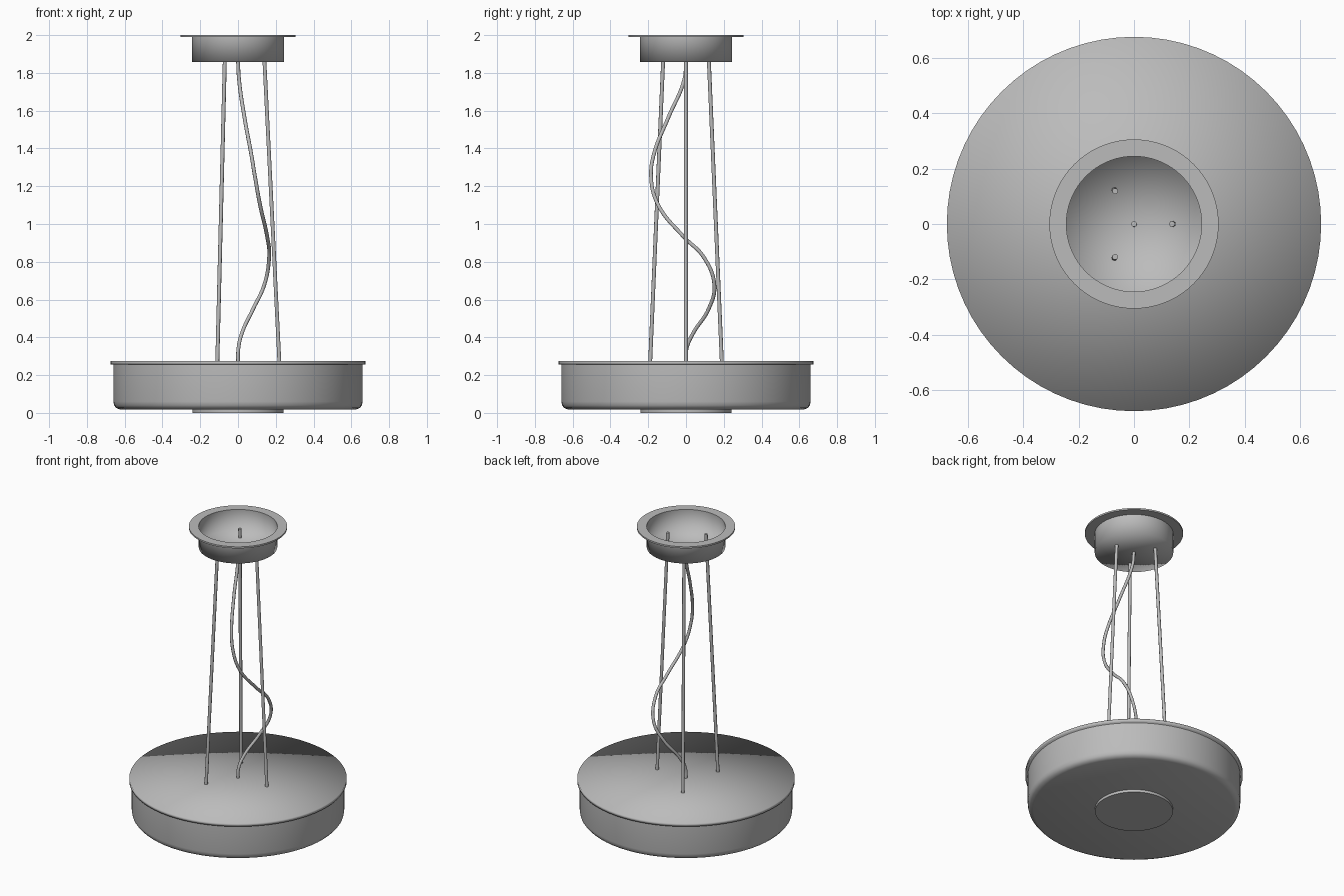
import bpy
import bmesh
import math
from mathutils import Vector

if "Cube" in bpy.data.objects:
    bpy.data.objects.remove(bpy.data.objects["Cube"])

grey = bpy.data.materials.new("satin grey")
grey.diffuse_color = (0.5, 0.5, 0.5, 1)
grey.use_nodes = True
grey.node_tree.nodes["Principled BSDF"].inputs["Base Color"].default_value = grey.diffuse_color


def add(name, bm):
    me = bpy.data.meshes.new(name)
    bm.to_mesh(me)
    bm.free()
    me.materials.append(grey)
    me.shade_smooth()
    ob = bpy.data.objects.new(name, me)
    bpy.context.collection.objects.link(ob)
    return ob


def lathe(name, profile, closed=False, sides=72, angle=None):
    """Revolve (radius, height) points, listed bottom to top, about z."""
    bm = bmesh.new()
    rings = []
    for r, z in profile:
        if r == 0:
            rings.append([bm.verts.new((0, 0, z))] * sides)
        else:
            rings.append([bm.verts.new((r * math.cos(math.tau * j / sides),
                                        r * math.sin(math.tau * j / sides), z))
                          for j in range(sides)])
    pairs = list(zip(rings, rings[1:]))
    if closed:
        pairs.append((rings[-1], rings[0]))
    for a, b in pairs:
        for j in range(sides):
            k = (j + 1) % sides
            corners = list(dict.fromkeys((a[j], a[k], b[k], b[j])))
            bm.faces.new(corners)
    ob = add(name, bm)
    if angle:
        ob.data.set_sharp_from_angle(angle=math.radians(angle))
    return ob


def tube(name, points, radius, handle):
    """Round rod or cable along a path."""
    cu = bpy.data.curves.new(name, 'CURVE')
    cu.dimensions = '3D'
    cu.bevel_depth = radius
    cu.bevel_resolution = 3
    cu.use_fill_caps = True
    cu.resolution_u = 8 if handle == 'AUTO' else 1
    sp = cu.splines.new('BEZIER')
    sp.bezier_points.add(len(points) - 1)
    for bp, p in zip(sp.bezier_points, points):
        bp.co = Vector(p)
        bp.handle_left_type = bp.handle_right_type = handle
    cu.materials.append(grey)
    ob = bpy.data.objects.new(name, cu)
    bpy.context.collection.objects.link(ob)
    return ob


# Lamp drum: rounded shade, overhanging lid, small plate underneath
lathe("shade_body", [(0, 0.018), (0.625, 0.018), (0.645, 0.026), (0.656, 0.04),
                     (0.66, 0.06), (0.66, 0.257)])
lathe("shade_lid", [(0, 0.255), (0.675, 0.255), (0.675, 0.276), (0, 0.276)])
lathe("bottom_plate", [(0, 0.0), (0.242, 0.0), (0.242, 0.019)], angle=40)

# Ceiling canopy: open cup with a flat flange
lathe("canopy_cup", [(0, 1.857), (0.244, 1.857), (0.244, 1.995)])
lathe("canopy_flange", [(0.244, 1.989), (0.305, 1.989), (0.305, 2.0), (0.244, 2.0)],
      closed=True, angle=40)

# Three hanging rods, spreading slightly towards the drum
for i in range(3):
    c, s = math.cos(math.tau * i / 3), math.sin(math.tau * i / 3)
    tube(f"hanging_rod_{i + 1}",
         [(0.22 * c, 0.22 * s, 0.25), (0.137 * c, 0.137 * s, 1.92)], 0.0105, 'VECTOR')

# Loose power cable winding down the middle
tube("power_cable", [
    (0, 0, 1.865), (0.005, -0.008, 1.77), (0.035, -0.095, 1.56), (0.07, -0.17, 1.37),
    (0.09, -0.185, 1.25), (0.115, -0.152, 1.11), (0.155, -0.01, 0.93),
    (0.165, 0.09, 0.83), (0.14, 0.15, 0.68), (0.08, 0.12, 0.55),
    (0.02, 0.037, 0.42), (0.002, 0.003, 0.34), (0, 0, 0.265)], 0.01, 'AUTO')
